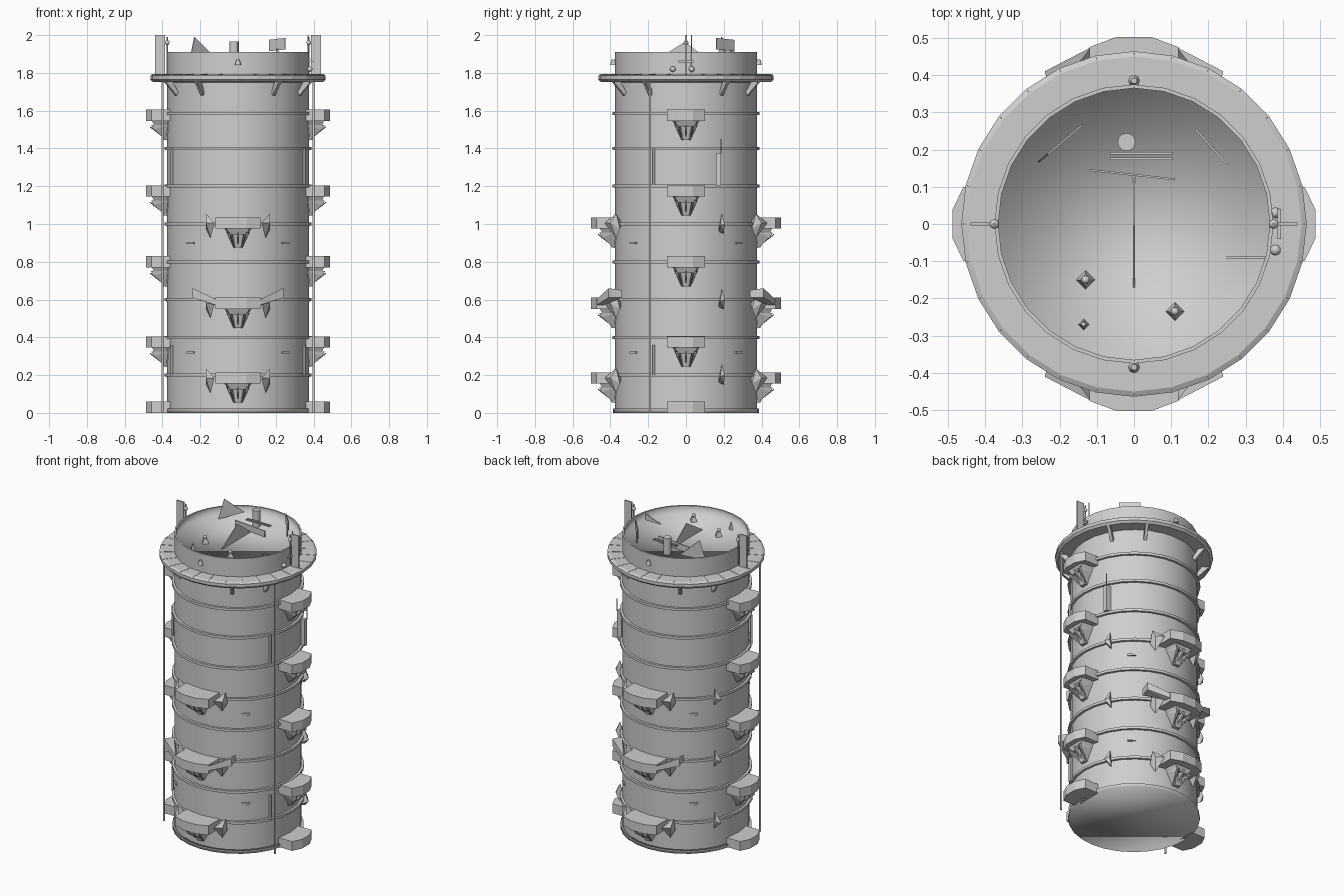
import bpy, bmesh, math
from mathutils import Matrix, Vector

cube = bpy.data.objects.get("Cube")
if cube:
    bpy.data.objects.remove(cube, do_unlink=True)

GREY = (0.62, 0.62, 0.62, 1)
metal = bpy.data.materials.new("light_grey")
metal.diffuse_color = GREY
metal.use_nodes = True
metal.node_tree.nodes["Principled BSDF"].inputs["Base Color"].default_value = GREY

R, RIM, FLOOR, SIDES = 0.375, 1.91, 1.86, 28
FRONT, BACK, LEFT, RIGHT = -math.pi / 2, math.pi / 2, 0, math.pi


def finish(name, bm, angle=0, crease=None, flip=False):
    """Turn a bmesh into an object; crease is the smoothing limit in degrees."""
    bmesh.ops.recalc_face_normals(bm, faces=bm.faces)
    if flip:
        bmesh.ops.reverse_faces(bm, faces=bm.faces)
    if crease:
        for f in bm.faces:
            f.smooth = True
        for e in bm.edges:
            if len(e.link_faces) == 2:
                e.smooth = e.calc_face_angle() < math.radians(crease)
    bm.transform(Matrix.Rotation(angle, 4, 'Z'))
    mesh = bpy.data.meshes.new(name)
    bm.to_mesh(mesh)
    bm.free()
    mesh.materials.append(metal)
    ob = bpy.data.objects.new(name, mesh)
    bpy.context.collection.objects.link(ob)
    return ob


def lathe(name, profile, closed=False, cap=False, crease=40, flip=False):
    bm = bmesh.new()
    rings = []
    for r, z in profile:
        steps = [2 * math.pi * i / SIDES for i in range(SIDES)]
        rings.append([bm.verts.new((r * math.cos(a), r * math.sin(a), z)) for a in steps])
    pairs = list(zip(rings, rings[1:])) + ([(rings[-1], rings[0])] if closed else [])
    for lo, hi in pairs:
        for i in range(SIDES):
            j = (i + 1) % SIDES
            bm.faces.new((lo[i], lo[j], hi[j], hi[i]))
    if cap:
        bm.faces.new(rings[-1])
    return finish(name, bm, crease=crease, flip=flip)


def hull(name, points, angle=0):
    bm = bmesh.new()
    verts = [bm.verts.new(p) for p in points]
    bmesh.ops.convex_hull(bm, input=verts)
    return finish(name, bm, angle)


def box(name, centre, size, angle=0):
    bm = bmesh.new()
    bmesh.ops.create_cube(bm, size=1)
    bm.transform(Matrix.Translation(centre) @ Matrix.Diagonal((*size, 1)))
    return finish(name, bm, angle)


def rod(name, start, end, r, angle=0, sides=8, r2=None):
    a, b = Vector(start), Vector(end)
    bm = bmesh.new()
    bmesh.ops.create_cone(bm, cap_ends=True, segments=sides, radius1=r,
                          radius2=r if r2 is None else r2, depth=(b - a).length)
    bm.transform(Matrix.Translation((a + b) / 2) @ (b - a).to_track_quat('Z', 'Y').to_matrix().to_4x4())
    return finish(name, bm, angle, crease=50)


def ball(name, centre, r):
    bm = bmesh.new()
    bmesh.ops.create_uvsphere(bm, u_segments=10, v_segments=6, radius=r)
    bm.transform(Matrix.Translation(centre))
    return finish(name, bm, crease=60)


def plate(name, a, b, outline, t=0.005):
    """Thin upright plate on the plan line a-b; outline holds (fraction along, z)."""
    a, b = Vector((*a, 0)), Vector((*b, 0))
    n = (b - a).cross(Vector((0, 0, 1))).normalized() * t / 2
    pts = [a.lerp(b, f) + Vector((0, 0, z)) + s * n for f, z in outline for s in (-1, 1)]
    return hull(name, pts)


# Tower shell, base and sunken roof
lathe("tower_wall", [(R, 0.02), (R, RIM), (R - 0.01, RIM)])
lathe("base_plate", [(R + 0.012, 0.022), (R + 0.012, 0)], cap=True, crease=170)
lathe("roof_floor", [(R - 0.01, RIM), (R - 0.01, FLOOR)], cap=True, crease=170, flip=True)

# Hoops between the storeys
for k in range(1, 9):
    z = 0.2 * k if k < 8 else 1.585
    lathe(f"hoop_{k}", [(R - 0.01, z - 0.008), (R + 0.015, z - 0.008),
                        (R + 0.015, z + 0.008), (R - 0.01, z + 0.008)], closed=True)

# Walkway with angled braces beneath
lathe("walkway", [(R - 0.01, 1.75), (0.45, 1.752), (0.464, 1.765), (0.464, 1.785),
                  (0.45, 1.792), (R - 0.01, 1.792)], closed=True, crease=8)
for k in range(SIDES):
    a = 2 * math.pi * k / SIDES
    box(f"walkway_seam_{k}", (0.418, 0, 1.792), (0.084, 0.002, 0.003), a)
for k, deg in enumerate((30, 60, 120, 150, 210, 240, 300, 330)):
    a = math.radians(deg)
    hull(f"walkway_brace_{k}", [(r, s * 0.009, z) for s in (-1, 1) for r, z in
                                ((0.37, 1.70), (0.38, 1.68), (0.405, 1.755), (0.45, 1.755))], a)


# Side lookouts: tapered box, ribbed funnel and struts
def lookout(name, angle, top, width, wall, out, funnel=True):
    plan = [(0.36, width), (wall, width), (out, width * 0.38)]
    hull(name + "_box", [(r, s * w, z) for r, w in plan for s in (-1, 1)
                         for z in (top - 0.06, top)], angle)
    if not funnel:
        return
    z = top - 0.06
    hull(name + "_collar", [(r, s * w, h) for s in (-1, 1) for r, w, h in
                            ((0.37, 0.07, z), (0.455, 0.06, z), (0.37, 0.05, z - 0.03),
                             (0.44, 0.045, z - 0.03))], angle)
    hull(name + "_core", [(r, s * w, h) for s in (-1, 1) for r, w, h in
                          ((0.37, 0.04, z), (0.43, 0.035, z), (0.37, 0.02, z - 0.1),
                           (0.395, 0.015, z - 0.1))], angle)
    for s in (-1, 0, 1):
        hull(f"{name}_rib_{s + 1}", [(r, s * w + d, h) for d in (-0.006, 0.006) for r, w, h in
                                     ((0.37, 0.055, z - 0.02), (0.46, 0.05, z - 0.02),
                                      (0.445, 0.045, z - 0.045), (0.38, 0.018, z - 0.1))], angle)
    for s in (-1, 1):
        rod(f"{name}_strut_{s + 1}", (0.375, s * 0.02, z - 0.1), (0.465, s * 0.04, z - 0.03),
            0.003, angle, 6)


for side, angle in (("left", LEFT), ("right", RIGHT)):
    for k, top in enumerate((0.06, 0.405, 0.83, 1.205, 1.605)):
        lookout(f"{side}_lookout_{k}", angle, top, 0.1, 0.458, 0.488, k > 0)

for side, angle in (("front", FRONT), ("back", BACK)):
    for k, top in enumerate((0.215, 0.61, 1.035)):
        name = f"{side}_lookout_{k}"
        lookout(name, angle, top, 0.12, 0.475, 0.503)
        for s in (-1, 1):
            # Pointed wall fins beside each lookout
            hull(f"{name}_fin_{s + 1}", [(r, s * w, z + top) for r, w, z in
                 ((0.34, 0.13, -0.03), (0.43, 0.125, -0.03), (0.40, 0.17, -0.03),
                  (0.35, 0.17, -0.06), (0.37, 0.145, -0.11), (0.37, 0.17, 0.02))], angle)
            if k == 1:
                # Raised wings on the middle lookout
                hull(f"{name}_wing_{s + 1}", [(r, s * w, z) for r, w, z in
                     ((0.475, 0.115, 0.57), (0.475, 0.115, 0.60), (0.44, 0.12, 0.57),
                      (0.41, 0.24, 0.61), (0.41, 0.24, 0.66), (0.34, 0.22, 0.65),
                      (0.34, 0.22, 0.61))], angle)

# Long drain pipes and short conduits
for s in (-1, 1):
    rod(f"drain_pipe_{s + 1}", (s * 0.4, -0.19, 0), (s * 0.4, -0.19, 1.76), 0.006)
    for k, (z0, z1) in enumerate(((0.2, 0.36), (1.21, 1.4))):
        rod(f"conduit_{s + 1}_{k}", (s * 0.35, -0.17, z0), (s * 0.35, -0.17, z1), 0.007)
    # Small blades on the flanks, behind the side lookouts
    for k, z in enumerate((0.2, 0.6, 1.0)):
        hull(f"flank_blade_{s + 1}_{k}", [(s * x, y, z + h) for x, y, h in
             ((0.32, 0.17, -0.04), (0.34, 0.2, -0.05), (0.38, 0.18, -0.01),
              (0.36, 0.205, 0.0), (0.34, 0.19, 0.06))])
box("flank_locker", (0.35, 0.172, 1.29), (0.035, 0.025, 0.17))
rod("flank_aerial", (0.365, 0.185, 1.37), (0.365, 0.185, 1.45), 0.003)

# Narrow wall vents on alternate storeys
for k, z in enumerate((0.32, 0.9)):
    for j, deg in enumerate((48, 132, 228, 312)):
        box(f"vent_{k}_{j}", (R, 0, z), (0.012, 0.05, 0.012), math.radians(deg))

# Parapet fins, aerials and lamps
for s in (-1, 1):
    box(f"parapet_fin_{s + 1}", (s * 0.413, 0, 1.89), (0.052, 0.008, 0.22))
    rod(f"parapet_aerial_{s + 1}", (s * 0.375, 0, 1.79), (s * 0.375, 0, 1.99), 0.004)
    ball(f"parapet_lamp_{s + 1}", (s * 0.375, 0, 1.96), 0.013)
    ball(f"outer_lamp_{s + 1}", (0.38, s * 0.05 - 0.02, 1.82), 0.015)
    rod(f"wall_lamp_{s + 1}", (0, s * 0.385, 1.842), (0, s * 0.385, 1.872), 0.016, r2=0.008)
box("parapet_bar", (0.39, 0, 1.86), (0.01, 0.08, 0.012))

# Roof furniture
plate("roof_sail", (0, -0.17), (0, 0.13), [(0, FLOOR), (1, FLOOR), (0.55, 1.965)])
plate("corner_sail", (-0.27, 0.155), (-0.14, 0.265), [(0.1, FLOOR), (1, 1.9), (0.3, 1.99)])
plate("roof_sign", (0.165, 0.255), (0.25, 0.16), [(0, 1.915), (1, 1.925), (1, 1.985), (0, 1.975)])
rod("sign_post", (0.21, 0.205, FLOOR), (0.21, 0.205, 1.93), 0.005)
plate("low_screen", (-0.12, 0.145), (0.11, 0.12), [(0, FLOOR), (1, FLOOR), (1, 1.9), (0, 1.9)])
plate("side_screen", (0.235, -0.09), (0.36, -0.09), [(0, FLOOR), (1, FLOOR), (1, 1.9)])
rod("roof_tank", (-0.02, 0.22, FLOOR), (-0.02, 0.22, 1.965), 0.024, sides=12)
for k, y in enumerate((0.175, 0.19)):
    box(f"roof_rail_{k}", (0.02, y, 1.905), (0.17, 0.006, 0.008))
for k, (x, y, r) in enumerate(((-0.13, -0.15, 0.025), (0.11, -0.235, 0.025), (-0.135, -0.27, 0.015))):
    rod(f"roof_lamp_foot_{k}", (x, y, FLOOR), (x, y, 1.89), r, sides=4, r2=r * 0.6)
    ball(f"roof_lamp_{k}", (x, y, 1.9), r * 0.45)
rod("mast", (0.37, 0.03, 1.8), (0.37, 0.03, 2.0), 0.003)
